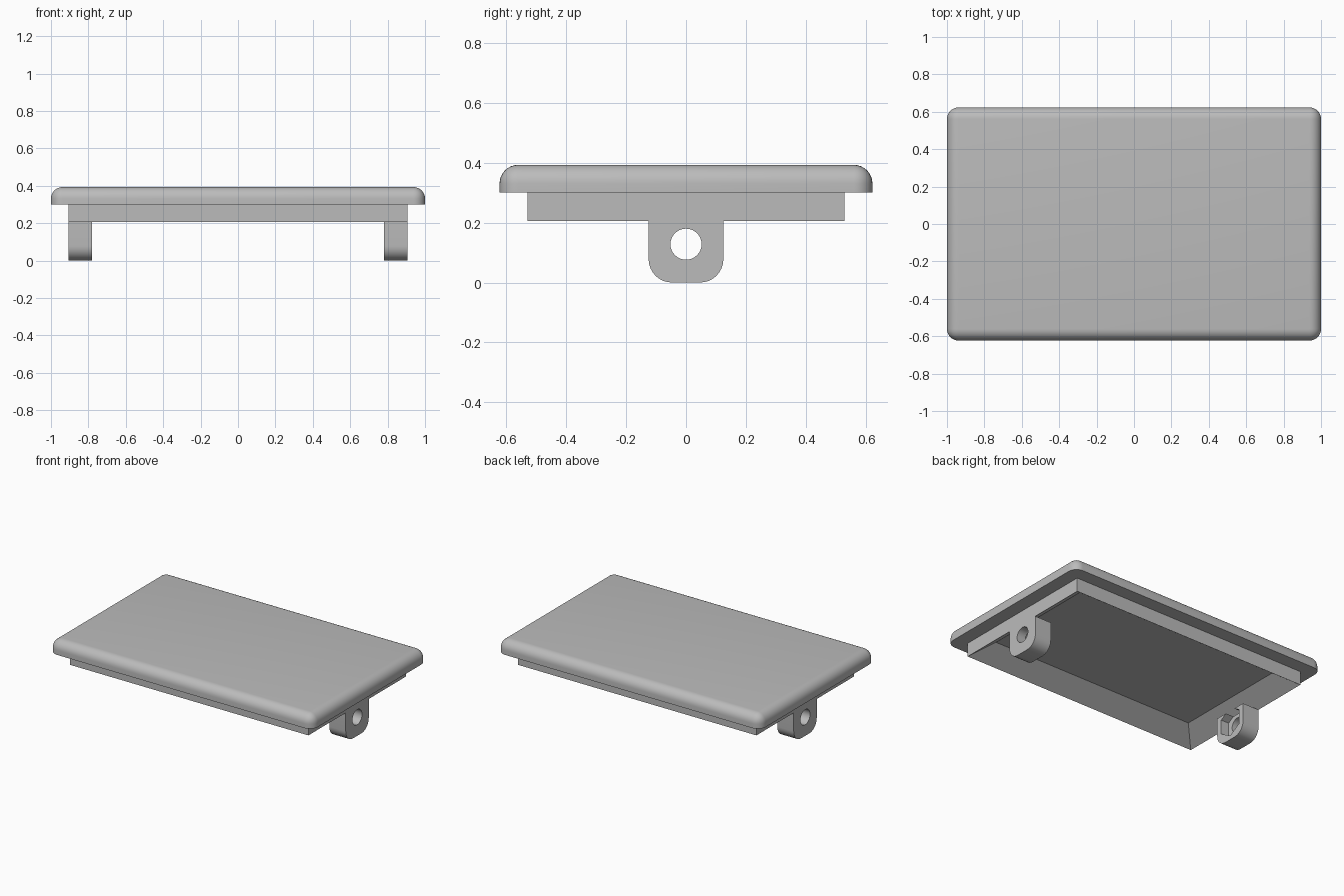
import bpy, bmesh
from math import radians
from mathutils import Matrix, Vector

cube = bpy.data.objects.get("Cube")
if cube:
    bpy.data.objects.remove(cube, do_unlink=True)

# Material
GREY = (0.5, 0.5, 0.5, 1.0)
grey = bpy.data.materials.new("plain grey")
grey.use_nodes = True
grey.diffuse_color = GREY
grey.node_tree.nodes["Principled BSDF"].inputs["Base Color"].default_value = GREY

# Main sizes
LID_X, LID_Y, LID_TOP = 1.0, 0.623, 0.393
SEAT, RIM_BOTTOM = 0.30, 0.205
RIM_X, RIM_Y, WALL = 0.906, 0.53, 0.125
TAB_HALF, HOLE_Z = 0.125, 0.128


def finish(name, bm):
    bmesh.ops.recalc_face_normals(bm, faces=bm.faces)
    mesh = bpy.data.meshes.new(name)
    bm.to_mesh(mesh)
    bm.free()
    mesh.materials.append(grey)
    obj = bpy.data.objects.new(name, mesh)
    bpy.context.collection.objects.link(obj)
    return obj


def box(low, high):
    low, high = Vector(low), Vector(high)
    bm = bmesh.new()
    size = Matrix.Diagonal((*(high - low), 1))
    bmesh.ops.create_cube(bm, size=1, matrix=Matrix.Translation((low + high) / 2) @ size)
    return bm


def round_edges(bm, rule, radius, segments):
    edges = [e for e in bm.edges if rule(e)]
    bmesh.ops.bevel(bm, geom=edges, offset=radius, segments=segments,
                    profile=0.5, affect='EDGES', clamp_overlap=True)


def smooth(obj):
    bpy.ops.object.select_all(action='DESELECT')
    obj.select_set(True)
    bpy.context.view_layer.objects.active = obj
    bpy.ops.object.shade_smooth_by_angle(angle=radians(30))


def cut_prism(obj, name, sides, radius, x0, x1):
    """Cut a prism lying along x through the pivot centre."""
    bm = bmesh.new()
    place = Matrix.Translation(((x0 + x1) / 2, 0, HOLE_Z)) @ Matrix.Rotation(radians(90), 4, 'Y')
    if sides == 6:
        place = place @ Matrix.Rotation(radians(90), 4, 'Z')
    bmesh.ops.create_cone(bm, cap_ends=True, segments=sides, radius1=radius,
                          radius2=radius, depth=x1 - x0, matrix=place)
    cutter = finish(name, bm)
    cutter.hide_render = True
    mod = obj.modifiers.new(name, 'BOOLEAN')
    mod.operation, mod.solver, mod.object = 'DIFFERENCE', 'EXACT', cutter
    bpy.context.view_layer.objects.active = obj
    bpy.ops.object.modifier_apply(modifier=mod.name)
    bpy.data.objects.remove(cutter, do_unlink=True)


# Lid plate: every edge rounded except around the underside
bm = box((-LID_X, -LID_Y, SEAT), (LID_X, LID_Y, LID_TOP))
round_edges(bm, lambda e: max(v.co.z for v in e.verts) > SEAT + 0.01, 0.062, 8)
smooth(finish("lid_plate", bm))

# Locating rim: open frame under the lid
bm = box((-RIM_X, -RIM_Y, RIM_BOTTOM), (RIM_X, RIM_Y, SEAT))
caps = [f for f in bm.faces if abs(f.normal.z) > 0.9]
bottom = min(caps, key=lambda f: f.calc_center_median().z)
bmesh.ops.inset_region(bm, faces=[bottom], thickness=WALL, use_even_offset=True)
for v in bottom.verts:
    v.co.z = SEAT - 0.002
finish("locating_rim", bm)

# Pivot tabs: rounded lower corners, round hole, hexagonal nut pocket inside
for side, name in ((1, "left_pivot_tab"), (-1, "right_pivot_tab")):
    inner = RIM_X - WALL
    bm = box((inner, -TAB_HALF, 0), (RIM_X, TAB_HALF, RIM_BOTTOM))
    round_edges(bm, lambda e: all(v.co.z < 0.01 for v in e.verts)
                and abs(e.verts[0].co.x - e.verts[1].co.x) > 0.05, 0.078, 8)
    tab = finish(name, bm)
    cut_prism(tab, "hole_cutter", 32, 0.052, inner - 0.1, RIM_X + 0.1)
    cut_prism(tab, "nut_cutter", 6, 0.1, inner - 0.1, inner + 0.06)
    if side < 0:
        tab.data.transform(Matrix.Diagonal((-1, 1, 1, 1)))
        tab.data.flip_normals()
    smooth(tab)
